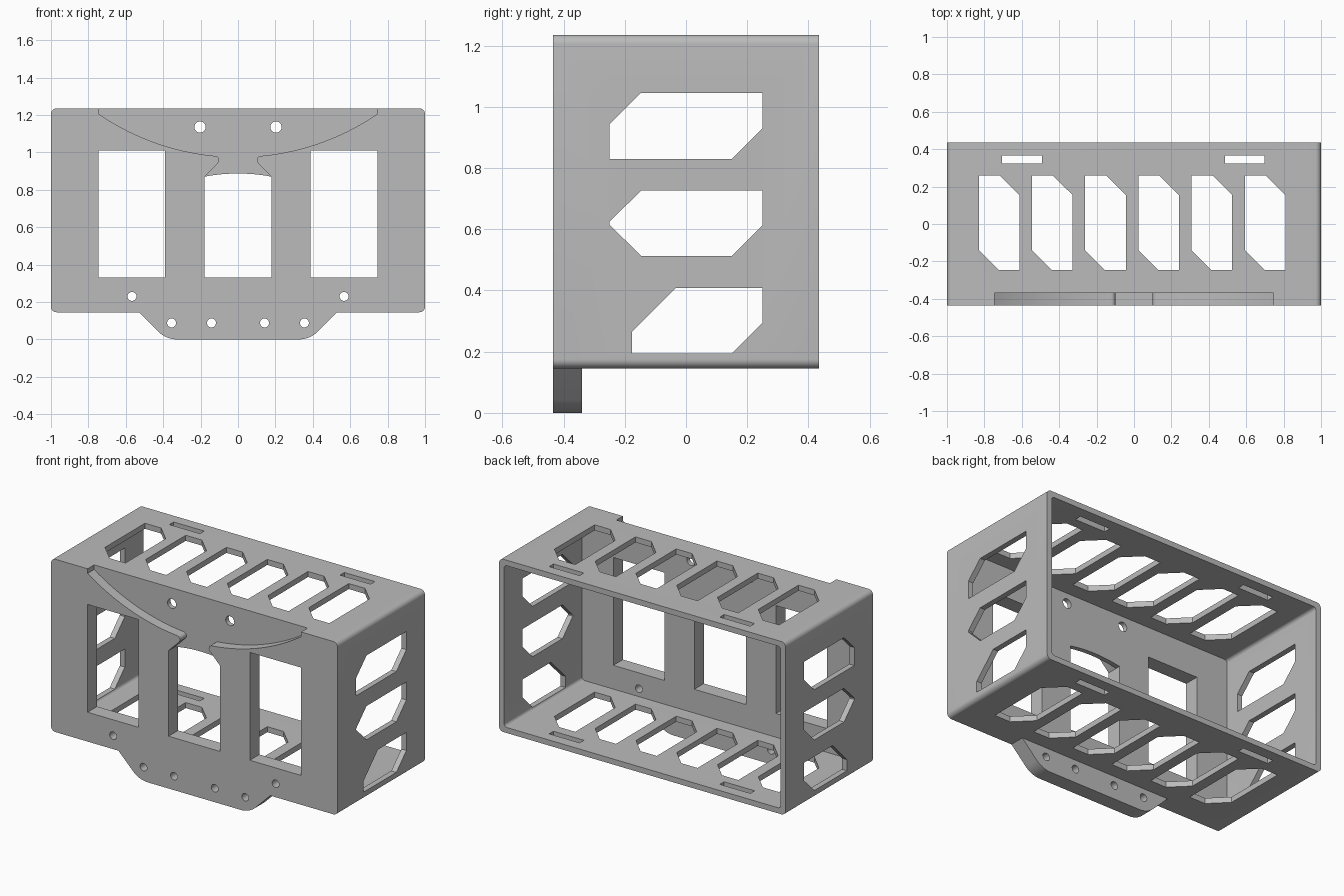
import bpy, bmesh
from math import cos, sin, tan, pi, sqrt
from mathutils import Vector

if "Cube" in bpy.data.objects:
    bpy.data.objects.remove(bpy.data.objects["Cube"], do_unlink=True)

grey = bpy.data.materials.new("plain grey")
grey.use_nodes = True
colour = (0.5, 0.5, 0.5, 1)
grey.diffuse_color = colour
grey.node_tree.nodes["Principled BSDF"].inputs["Base Color"].default_value = colour

WIDE, DEEP, LOW, HIGH = 1.0, 0.435, 0.145, 1.235
WALL, PLATE_BACK = 0.035, -0.34
PLACE = {"X": lambda a, b, d: (d, a, b),
         "Y": lambda a, b, d: (a, d, b),
         "Z": lambda a, b, d: (a, b, d)}


def prisms(name, outlines, axis, lo, hi):
    """One object holding a straight prism for each outline."""
    bm = bmesh.new()
    for outline in outlines:
        face = bm.faces.new([bm.verts.new(PLACE[axis](a, b, lo)) for a, b in outline])
        grown = bmesh.ops.extrude_face_region(bm, geom=[face])["geom"]
        verts = [v for v in grown if isinstance(v, bmesh.types.BMVert)]
        bmesh.ops.translate(bm, vec=PLACE[axis](0, 0, hi - lo), verts=verts)
    bmesh.ops.recalc_face_normals(bm, faces=bm.faces)
    mesh = bpy.data.meshes.new(name)
    bm.to_mesh(mesh)
    bm.free()
    obj = bpy.data.objects.new(name, mesh)
    bpy.context.collection.objects.link(obj)
    obj.data.materials.append(grey)
    return obj


def cut(outlines, axis, lo, hi):
    """Cut prisms out of the bracket and drop the cutter."""
    cutter = prisms("cutter", outlines, axis, lo, hi)
    cutter.hide_render = True
    mod = bracket.modifiers.new("cut", "BOOLEAN")
    mod.operation, mod.solver, mod.object = "DIFFERENCE", "EXACT", cutter
    bpy.context.view_layer.objects.active = bracket
    bpy.ops.object.modifier_apply(modifier=mod.name)
    bpy.data.objects.remove(cutter, do_unlink=True)


def rounded(points, steps=8):
    """Fillet each (a, b, radius) corner of an outline."""
    out = []
    for i, (a, b, r) in enumerate(points):
        p = Vector((a, b))
        if not r:
            out.append((a, b))
            continue
        u = (Vector(points[i - 1][:2]) - p).normalized()
        v = (Vector(points[(i + 1) % len(points)][:2]) - p).normalized()
        half = u.angle(v) / 2
        centre = p + (u + v).normalized() * r / sin(half)
        start, end = p + u * r / tan(half) - centre, p + v * r / tan(half) - centre
        sweep = start.angle(end)
        for k in range(steps + 1):
            t = sweep * k / steps
            out.append(tuple(centre + (start * sin(sweep - t) + end * sin(t)) / sin(sweep)))
    return out


def rect(a0, b0, a1, b1, r=0):
    return rounded([(a0, b0, r), (a1, b0, r), (a1, b1, r), (a0, b1, r)])


def circle(a, b, r, n=24):
    return [(a + r * cos(2 * pi * k / n), b + r * sin(2 * pi * k / n)) for k in range(n)]


def mirrored(half):
    """Complete an outline given its +x half from bottom to top."""
    return half + [(-p[0], *p[1:]) for p in reversed(half)]


# Outer shell with the mounting tab below
outer = mirrored([(0.385, 0, 0.145), (0.53, LOW, 0), (WIDE, LOW, 0.03), (WIDE, HIGH, 0.03)])
bracket = prisms("servo_bracket", [rounded(outer)], "Y", -DEEP, DEEP)
bracket.name = "mounting_box"

# Keep the tab only at the front plate, then hollow the box from the back
cut([rect(-0.6, -0.2, 0.6, LOW)], "Y", PLATE_BACK, 1)
cut([rect(-WIDE + WALL, LOW + WALL, WIDE - WALL, HIGH - WALL, 0.02)], "Y", PLATE_BACK, 1)

# Front windows, the middle one with an arched top
arch = [(0.18 - 0.03 * k, 0.887 - 0.017 * (1 - k / 6) ** 2) for k in range(13)]
middle = [(-0.18, 0.33), (0.18, 0.33)] + arch
cut([rect(-0.745, 0.33, -0.39, 1.01), middle, rect(0.387, 0.33, 0.745, 1.01)], "Y", -0.6, -0.2)

# Shallow dished recess at the top of the front, necking into the middle window
radius, centre_z = 1.319, 2.294
dish = [(x, centre_z - sqrt(radius ** 2 - x * x), 0)
        for x in [0.14 + (0.745 - 0.14) * k / 20 for k in range(21)]]
half = [(0.17, 0.8, 0), (0.18, 0.87, 0), (0.073, 0.977, 0.022)] + dish + [(0.745, 1.4, 0)]
cut([rounded(mirrored(half))], "Y", -0.6, -0.37)

# Screw holes
holes = [(0.203, 1.135, 0.03), (0.567, 0.23, 0.024), (0.355, 0.088, 0.024), (0.142, 0.088, 0.024)]
cut([circle(s * x, z, r) for x, z, r in holes for s in (-1, 1)], "Y", -0.6, -0.2)

# Vents and strap slots through top and bottom
vents = []
for k in range(6):
    x0 = -0.83 + 0.2845 * k
    x1 = x0 + 0.217
    vents.append([(x0, -0.14), (x0 + 0.106, -0.246), (x1, -0.246),
                  (x1, 0.155), (x1 - 0.104, 0.258), (x0, 0.258)])
slots = [rect(x, 0.323, x + 0.213, 0.366) for x in (-0.705, 0.486)]
cut(vents + slots, "Z", -0.1, 1.5)

# Vents through both sides
side_vents = [
    [(-0.25, 0.83), (0.15, 0.83), (0.25, 0.93), (0.25, 1.045), (-0.147, 1.045), (-0.25, 0.943)],
    [(-0.25, 0.615), (-0.147, 0.513), (0.15, 0.513), (0.25, 0.613),
     (0.25, 0.726), (-0.147, 0.726), (-0.25, 0.624)],
    [(-0.177, 0.194), (0.15, 0.194), (0.25, 0.294), (0.25, 0.408), (-0.033, 0.408), (-0.177, 0.264)],
]
cut(side_vents, "X", -1.5, 1.5)

# Smooth the fillets and hole walls, keep edges sharp
bpy.ops.object.select_all(action="DESELECT")
bracket.select_set(True)
bpy.context.view_layer.objects.active = bracket
bpy.ops.object.shade_smooth_by_angle(angle=pi / 6)
